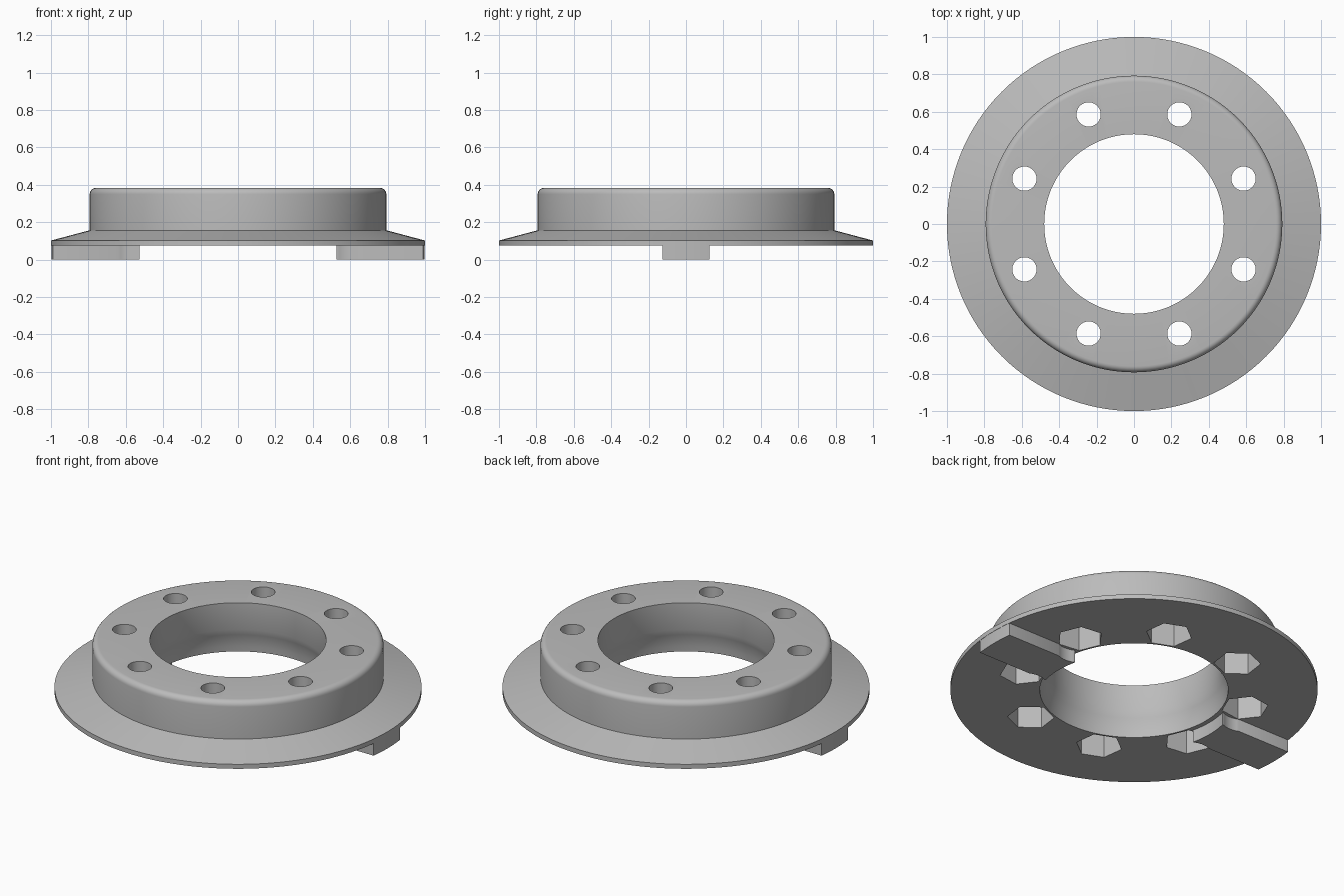
import bpy, bmesh
from math import sin, cos, pi, sqrt, asin, radians

cube = bpy.data.objects.get("Cube")
if cube:
    bpy.data.objects.remove(cube)

SEGMENTS = 128
FLANGE_Z = 0.075
BOLT_R = 0.634
bolt_angles = [radians(22.5 + 45 * i) for i in range(8)]

metal = bpy.data.materials.new("plain grey metal")
metal.use_nodes = True
grey = (0.5, 0.5, 0.5, 1)
metal.diffuse_color = grey
metal.node_tree.nodes["Principled BSDF"].inputs["Base Color"].default_value = grey


def new_object(name, bm):
    bmesh.ops.recalc_face_normals(bm, faces=bm.faces[:])
    mesh = bpy.data.meshes.new(name)
    bm.to_mesh(mesh)
    bm.free()
    mesh.materials.append(metal)
    obj = bpy.data.objects.new(name, mesh)
    bpy.context.collection.objects.link(obj)
    return obj


def lathe(name, profile):
    """Revolve a closed (radius, height) profile about z."""
    bm = bmesh.new()
    rings = []
    for i in range(SEGMENTS):
        a = 2 * pi * i / SEGMENTS
        rings.append([bm.verts.new((r * cos(a), r * sin(a), z)) for r, z in profile])
    n = len(profile)
    for i, ring in enumerate(rings):
        nxt = rings[(i + 1) % SEGMENTS]
        for j in range(n):
            k = (j + 1) % n
            bm.faces.new((ring[j], nxt[j], nxt[k], ring[k]))
    return new_object(name, bm)


def prism(bm, outline, z0, z1):
    """Extrude an xy outline between two heights."""
    face = bm.faces.new([bm.verts.new((x, y, z0)) for x, y in outline])
    top = bmesh.ops.extrude_face_region(bm, geom=[face])["geom"]
    bmesh.ops.translate(bm, vec=(0, 0, z1 - z0),
                        verts=[v for v in top if isinstance(v, bmesh.types.BMVert)])


def bolt_cutter(name, radius, sides, z0, z1):
    """One prism at every bolt position, with flats facing the axis."""
    bm = bmesh.new()
    for a in bolt_angles:
        cx, cy = BOLT_R * cos(a), BOLT_R * sin(a)
        turns = [a + 2 * pi * (i + 0.5) / sides for i in range(sides)]
        prism(bm, [(cx + radius * cos(t), cy + radius * sin(t)) for t in turns], z0, z1)
    return new_object(name, bm)


def cut(obj, cutter):
    cutter.hide_render = True
    mod = obj.modifiers.new("cut", "BOOLEAN")
    mod.operation = "DIFFERENCE"
    mod.solver = "EXACT"
    mod.object = cutter
    bpy.context.view_layer.update()
    evaluated = obj.evaluated_get(bpy.context.evaluated_depsgraph_get())
    mesh = bpy.data.meshes.new_from_object(evaluated)
    obj.modifiers.clear()
    obj.data = mesh
    bpy.data.objects.remove(cutter)


def smooth(obj):
    bpy.ops.object.select_all(action="DESELECT")
    obj.select_set(True)
    bpy.context.view_layer.objects.active = obj
    bpy.ops.object.shade_smooth_by_angle(angle=radians(25))


# Flanged ring with rounded shoulder and a bore that flares at the bottom
shoulder = [(0.76 + 0.033 * cos(t), 0.35 + 0.033 * sin(t))
            for t in (pi / 2 * i / 6 for i in range(7))]
flare = [(0.48, 0.222), (0.493, 0.185), (0.503, 0.15), (0.51, 0.11)]
profile = [(0.513, FLANGE_Z), (1, FLANGE_Z), (1, 0.102), (0.793, 0.157)]
profile += shoulder + [(0.48, 0.383)] + flare
ring = lathe("flanged_ring", profile)

# Through holes and hexagonal nut pockets
cut(ring, bolt_cutter("hole_cutter", 0.065, 32, -0.1, 0.6))
cut(ring, bolt_cutter("nut_cutter", 0.128, 6, -0.05, 0.23))
smooth(ring)

# Locating tabs under the flange, notched clear of the nuts
HALF = 0.125


def arc(radius, steps=12):
    reach = asin(HALF / radius)
    return [(radius * cos(t), radius * sin(t))
            for t in (-reach + 2 * reach * i / steps for i in range(steps + 1))]


for side, name in ((1, "left_tab"), (-1, "right_tab")):
    bm = bmesh.new()
    outline = arc(0.998) + arc(0.54)[::-1]
    prism(bm, [(side * x, y) for x, y in outline], 0, FLANGE_Z)
    tab = new_object(name, bm)
    cut(tab, bolt_cutter("tab_notch_cutter", 0.13, 48, -0.1, 0.2))
    smooth(tab)
